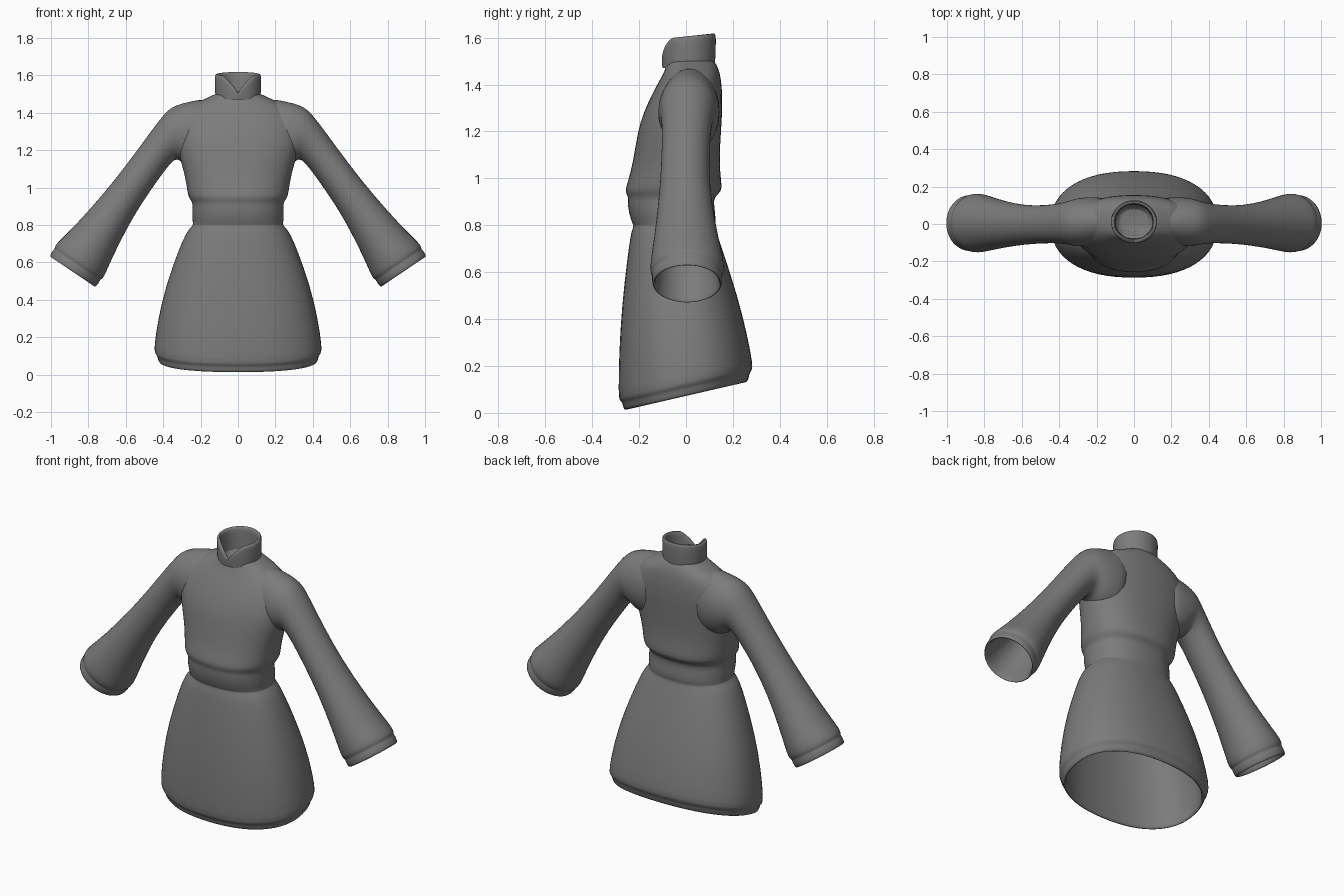
import bpy, math
from mathutils import Vector

if "Cube" in bpy.data.objects:
    bpy.data.objects.remove(bpy.data.objects["Cube"])

cloth = bpy.data.materials.new("grey cloth")
cloth.diffuse_color = (0.2, 0.2, 0.2, 1)
cloth.use_nodes = True
cloth.node_tree.nodes["Principled BSDF"].inputs["Base Color"].default_value = cloth.diffuse_color


def spow(v, e):
    return math.copysign(abs(v) ** e, v)


def loft(name, rings, caps=False):
    """Skin a list of equal-length closed rings and smooth the result."""
    n = len(rings[0])
    verts = [p for r in rings for p in r]
    faces = [(k * n + i, k * n + (i + 1) % n, (k + 1) * n + (i + 1) % n, (k + 1) * n + i)
             for k in range(len(rings) - 1) for i in range(n)]
    if caps:
        faces.append(tuple(reversed(range(n))))
        faces.append(tuple(range(len(verts) - n, len(verts))))
    me = bpy.data.meshes.new(name)
    me.from_pydata(verts, [], faces)
    me.materials.append(cloth)
    ob = bpy.data.objects.new(name, me)
    bpy.context.collection.objects.link(ob)
    bpy.ops.object.select_all(action='DESELECT')
    bpy.context.view_layer.objects.active = ob
    ob.select_set(True)
    m = ob.modifiers.new("smooth", 'SUBSURF')
    m.levels = m.render_levels = 1
    bpy.ops.object.shade_smooth_by_angle(angle=math.radians(60))
    return ob


def body_ring(z, rx, yf, yb, grow=0.0, e=2.3, n=32):
    """Rounded horizontal ring; low rings tilt up towards the back."""
    slope = 0.23 * min(1, max(0, (0.68 - z) / 0.5))
    out = []
    for i in range(n):
        a = 2 * math.pi * i / n
        y = (yf + yb) / 2 + ((yb - yf) / 2 + grow) * spow(math.sin(a), 2 / e)
        out.append(((rx + grow) * spow(math.cos(a), 2 / e), y, z + slope * y))
    return out


# half width, front and back at each height
skirt = [(.117, .446, -.284, .283), (.14, .452, -.29, .287), (.30, .43, -.287, .26),
         (.48, .387, -.275, .22), (.67, .318, -.25, .165), (.75, .282, -.238, .138),
         (.785, .258, -.23, .125)]
belt = [(.80, .24, -.222, .12), (.815, .244, -.235, .13), (.89, .246, -.252, .12),
        (.92, .242, -.245, .12)]
bodice = [(.945, .265, -.263, .155), (.98, .272, -.25, .152), (1.07, .285, -.226, .142),
          (1.20, .325, -.207, .15), (1.28, .335, -.182, .155), (1.36, .325, -.145, .156),
          (1.42, .285, -.112, .15), (1.46, .215, -.09, .142), (1.485, .15, -.085, .13),
          (1.505, .118, -.08, .118)]

# inside of the skirt, then the stepped hem band, each taken from the skirt rings
z0, *hem = skirt[0]
rings = [body_ring(.84, *skirt[-1][1:], grow=-.14), body_ring(.82, *skirt[-1][1:], grow=-.06)]
rings += [body_ring(*s, grow=-.03) for s in reversed(skirt[1:])]
rings += [body_ring(z0 - dz, *hem, grow=g)
          for dz, g in ((.035, -.04), (.049, -.026), (.037, -.015), (.009, -.012))]
rings += [body_ring(*s) for s in skirt + belt + bodice]
# floor a little way down inside the neck
rings += [body_ring(z, *bodice[-1][1:], grow=g) for z, g in ((1.50, -.018), (1.45, -.023))]
loft("robe_body", rings, caps=True)


def sleeve_ring(side, s, scale=1.0, shift=0.0):
    """Ring between a top and a bottom point, slid along the cuff direction by shift."""
    xt, zt, xb, zb, yf, yb = s
    c = Vector(((xt + xb) / 2, 0, (zt + zb) / 2))
    h = (Vector((xt, 0, zt)) - c)
    axis = Vector((-h.z, 0, h.x)).normalized() * -1
    c += axis * shift
    out = []
    for i in range(24):
        a = -side * 2 * math.pi * i / 24
        p = c + h * math.cos(a) * scale
        out.append((side * p.x, (yf + yb) / 2 + (yb - yf) / 2 * scale * math.sin(a), p.z))
    return out


# top point (x, z), bottom point (x, z), front y, back y
sleeve = [(.10, 1.485, .14, 1.10, -.10, .14), (.22, 1.47, .21, 1.10, -.115, .146),
          (.30, 1.452, .27, 1.11, -.122, .142), (.355, 1.432, .305, 1.14, -.116, .132),
          (.395, 1.395, .335, 1.16, -.108, .118), (.46, 1.31, .385, 1.10, -.102, .106),
          (.59, 1.13, .475, .975, -.106, .097), (.73, .955, .565, .835, -.118, .11),
          (.87, .80, .645, .68, -.138, .14), (.95, .722, .695, .57, -.153, .163),
          (.980, .692, .718, .515, -.154, .164)]
# cuff: step in, short band, rolled edge and the start of the lining (scale, shift)
cuff = [(.95, .012), (.94, .02), (.955, .028), (.95, .058), (.91, .066), (.86, .06), (.85, .03)]

for side, label in ((1, "left"), (-1, "right")):
    rings = [sleeve_ring(side, s) for s in sleeve]
    rings += [sleeve_ring(side, sleeve[-1], k, d) for k, d in cuff]
    rings += [sleeve_ring(side, s, k) for s, k in zip(sleeve[-3:-6:-1], (.8, .55, .25))]
    loft(label + "_sleeve", rings, caps=True)


def collar_ring(r, t):
    """Ring of the standing collar at height fraction t, notched at the front."""
    out = []
    for i in range(64):
        a = 2 * math.pi * i / 64
        x, y = r * math.cos(a), .012 + r * .93 * math.sin(a)
        h = min(1, (abs(math.cos(a)) / .72) ** .75) if y < 0 else 1
        base = 1.47 + .1 * (y + .1)
        top = 1.505 + (.09 + .108 * (y + .1)) * h
        out.append((x, y, base + (top - base) * t))
    return out


# outer wall, rounded rim and inner wall
profile = [(.120, 0), (.123, .3), (.124, .7), (.124, .92), (.118, 1), (.108, 1),
           (.102, .92), (.100, .6), (.098, 0)]
loft("collar", [collar_ring(r, t) for r, t in profile])
